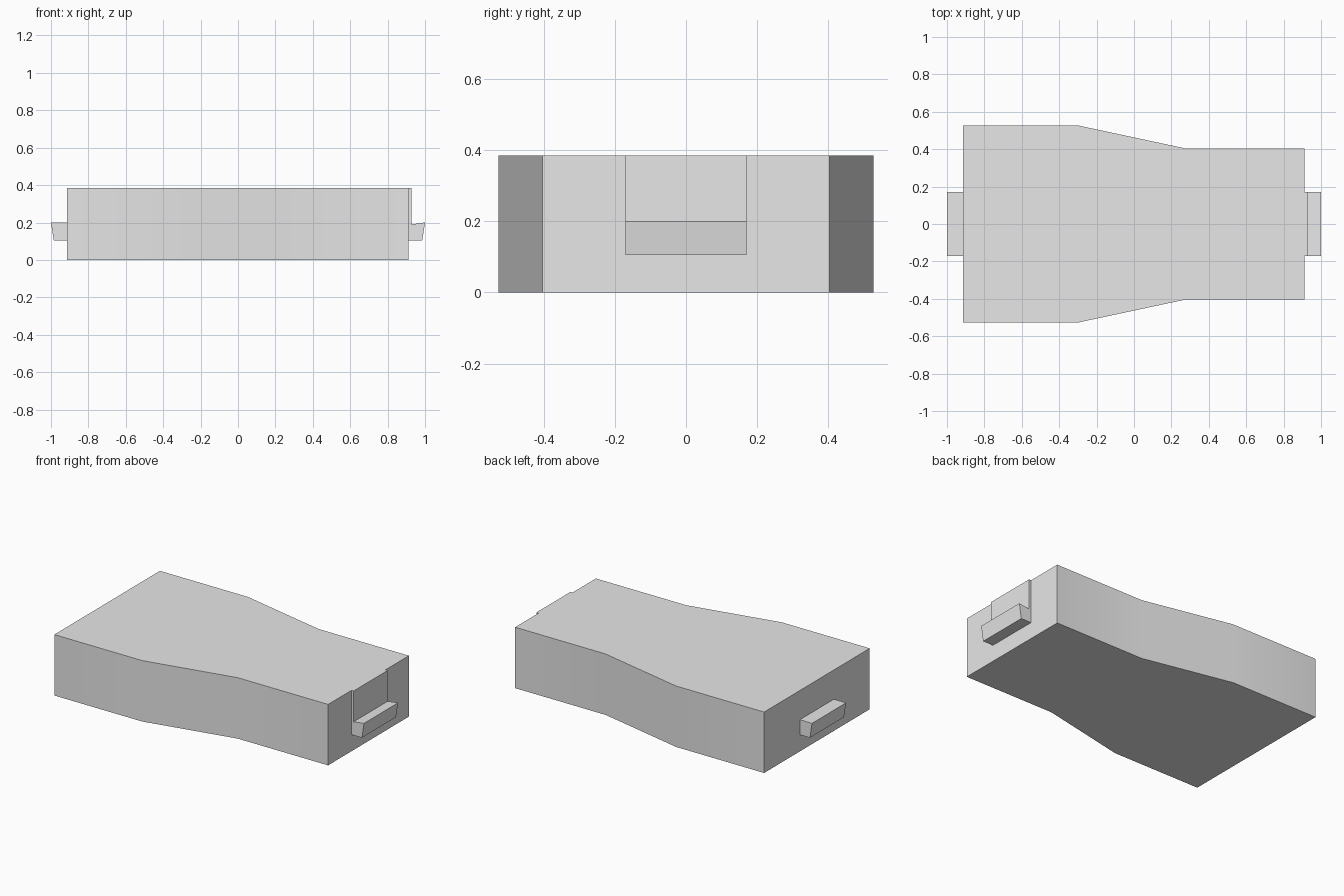
import bpy
import bmesh
import math
from mathutils import Vector

cube = bpy.data.objects.get("Cube")
if cube:
    bpy.data.objects.remove(cube, do_unlink=True)

grey = bpy.data.materials.new("light_grey")
grey.use_nodes = True
grey.diffuse_color = (0.8, 0.8, 0.8, 1)
grey.node_tree.nodes["Principled BSDF"].inputs["Base Color"].default_value = (0.8, 0.8, 0.8, 1)


def prism(name, outline, direction):
    """Extrude a closed outline of 3D points along a direction."""
    bm = bmesh.new()
    base = bm.faces.new([bm.verts.new(p) for p in outline])
    moved = bmesh.ops.extrude_face_region(bm, geom=[base], use_keep_orig=True)
    verts = [v for v in moved["geom"] if isinstance(v, bmesh.types.BMVert)]
    bmesh.ops.translate(bm, verts=verts, vec=Vector(direction))
    bmesh.ops.recalc_face_normals(bm, faces=bm.faces)
    mesh = bpy.data.meshes.new(name)
    bm.to_mesh(mesh)
    bm.free()
    mesh.materials.append(grey)
    obj = bpy.data.objects.new(name, mesh)
    bpy.context.collection.objects.link(obj)
    bpy.ops.object.select_all(action="DESELECT")
    obj.select_set(True)
    bpy.context.view_layer.objects.active = obj
    bpy.ops.object.shade_smooth_by_angle(angle=math.radians(30))
    return obj


def end_part(name, profile, half_width=0.17):
    """Side profile of (x, z) points extruded across the width."""
    return prism(name, [(x, -half_width, z) for x, z in profile], (0, 2 * half_width, 0))


# Body: half plan mirrored across the centre line, wide end to narrow end
half_plan = [(-0.915, 0.527), (-0.3, 0.527), (0.28, 0.403), (0.912, 0.403)]
plan = [(x, -y, 0) for x, y in half_plan] + [(x, y, 0) for x, y in reversed(half_plan)]
prism("body", plan, (0, 0, 0.385))

# Hooked catch on the narrow end: thin back plate with a projecting lip
end_part("front_catch", [(0.912, 0.105), (0.985, 0.105), (1.0, 0.2),
                         (0.927, 0.19), (0.927, 0.385), (0.912, 0.385)])

# Tapered lug on the wide end
end_part("rear_lug", [(-0.915, 0.105), (-0.915, 0.2), (-1.0, 0.2), (-0.985, 0.105)])
